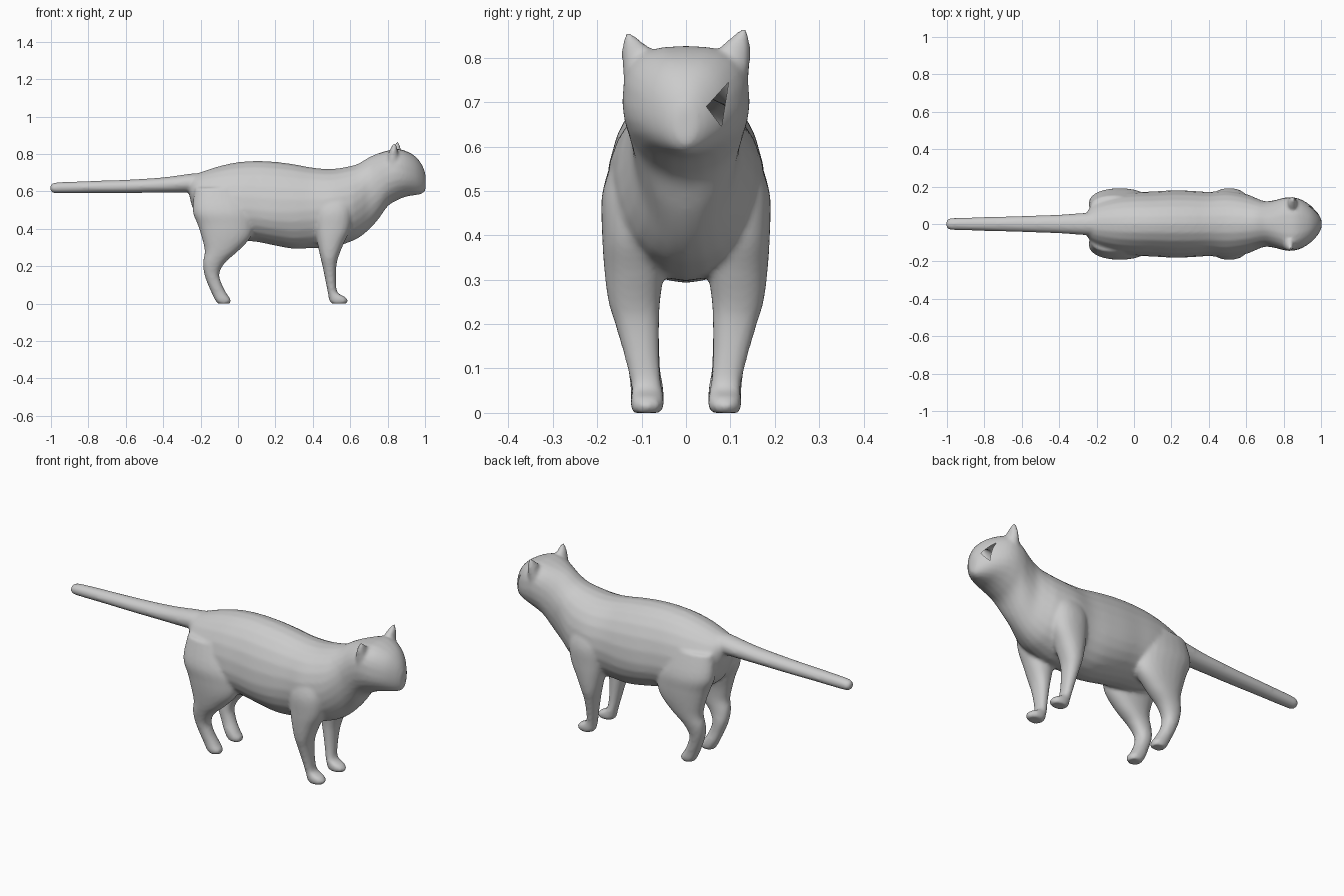
import bpy, bmesh, math
from mathutils import Vector

if "Cube" in bpy.data.objects:
    bpy.data.objects.remove(bpy.data.objects["Cube"])

SIDES = 24
skin = bmesh.new()


def smooth_rows(rows, steps=4):
    """Catmull-Rom interpolation between rows of section values."""
    out = []
    for i in range(len(rows) - 1):
        p = [rows[max(i - 1, 0)], rows[i], rows[i + 1], rows[min(i + 2, len(rows) - 1)]]
        for s in range(steps):
            t = s / steps
            out.append([0.5 * (2 * b + (c - a) * t + (2 * a - 5 * b + 4 * c - d) * t * t
                               + (3 * b - a - 3 * c + d) * t ** 3) for a, b, c, d in zip(*p)])
    return out + [list(rows[-1])]


def loft(rings):
    """Closed tube through the rings, added to the skin."""
    vs = [[skin.verts.new(p) for p in ring] for ring in rings]
    faces = [skin.faces.new(vs[0]), skin.faces.new(vs[-1])]
    for a, b in zip(vs, vs[1:]):
        for i in range(SIDES):
            j = (i + 1) % SIDES
            faces.append(skin.faces.new((a[i], a[j], b[j], b[i])))
    bmesh.ops.recalc_face_normals(skin, faces=faces)


def spw(v, p):
    return math.copysign(abs(v) ** p, v)


ANG = [2 * math.pi * i / SIDES for i in range(SIDES)]


def trunk(rows):
    """Rows: x, top, bottom, half width, height of widest point, roundness of the top."""
    rings = []
    for x, top, bot, w, mid, p in smooth_rows(rows):
        rings.append([(x, w * spw(math.cos(a), p if math.sin(a) > 0 else 1),
                       mid + (spw(math.sin(a), p) * (top - mid) if math.sin(a) > 0
                              else math.sin(a) * (mid - bot))) for a in ANG])
    loft(rings)


def leg(rows):
    """Rows: z, back x, front x, inner y, outer y. Built on both sides."""
    for side in (1, -1):
        loft([[((x0 + x1) / 2 + (x1 - x0) / 2 * spw(math.cos(a), 0.9),
                side * ((y0 + y1) / 2 + (y1 - y0) / 2 * spw(math.sin(a), 0.9)), z) for a in ANG]
              for z, x0, x1, y0, y1 in smooth_rows(rows)])


# Torso, neck and head
trunk([(-.262, .66, .59, .035, .62, 1), (-.245, .685, .52, .075, .60, 1),
       (-.20, .702, .43, .12, .56, 1), (-.10, .735, .37, .155, .53, 1),
       (0, .756, .34, .17, .51, 1), (.10, .763, .33, .174, .50, 1),
       (.20, .758, .31, .18, .49, 1), (.30, .745, .293, .178, .49, 1),
       (.40, .727, .297, .172, .50, 1), (.50, .72, .30, .178, .51, 1),
       (.60, .735, .33, .16, .53, 1), (.65, .752, .355, .14, .56, 1),
       (.70, .782, .395, .122, .61, .95), (.75, .803, .45, .127, .66, .85),
       (.80, .818, .52, .14, .69, .75), (.85, .827, .552, .143, .70, .7),
       (.90, .815, .572, .128, .69, .75), (.95, .785, .58, .095, .68, .85),
       (.985, .74, .588, .055, .665, .95), (1.003, .69, .607, .022, .65, 1)])

# Tail
trunk([(-1.004, .632, .604, .012, .618, 1), (-.99, .644, .592, .028, .618, 1),
       (-.95, .649, .59, .033, .62, 1), (-.80, .655, .591, .037, .622, 1),
       (-.60, .662, .591, .043, .626, 1), (-.40, .675, .593, .05, .634, 1),
       (-.25, .695, .595, .06, .645, 1), (-.15, .70, .60, .06, .65, 1)])

# Hind legs
leg([(.62, -.23, .02, .03, .15), (.50, -.243, .075, .03, .188), (.42, -.215, .085, .035, .188),
     (.35, -.193, .065, .05, .182), (.28, -.178, 0, .06, .17), (.22, -.187, -.068, .064, .155),
     (.16, -.181, -.10, .06, .14), (.10, -.16, -.085, .058, .13), (.05, -.138, -.058, .05, .125),
     (.02, -.123, -.038, .05, .125), (0, -.11, -.042, .056, .118)])

# Front legs
leg([(.60, .43, .60, .05, .15), (.50, .41, .61, .05, .188), (.40, .413, .60, .05, .189),
     (.32, .425, .565, .05, .184), (.25, .44, .537, .058, .175), (.20, .452, .526, .06, .16),
     (.12, .468, .524, .06, .137), (.06, .48, .532, .054, .124), (.035, .484, .574, .05, .125),
     (.015, .488, .588, .05, .125), (0, .50, .578, .056, .12)])

# Ears: flattened, pointed, leaning slightly outward
for side, dx, dz in ((1, .008, .008), (-1, -.008, .0)):
    ear = [(.72, .80, .86, .06, .138), (.78, .805, .868, .065, .144), (.82, .818, .862, .08, .145),
           (.842, .83, .856, .105, .143), (.856, .838, .85, .12, .137)]
    loft([[((x0 + x1) / 2 + dx + (x1 - x0) / 2 * math.cos(a),
            side * ((y0 + y1) / 2 + (y1 - y0) / 2 * math.sin(a)), z + dz * (z > .8)) for a in ANG]
          for z, x0, x1, y0, y1 in ear])

# Fuse the parts into one smooth skin
raw = bpy.data.meshes.new("cat_body")
skin.to_mesh(raw)
skin.free()
cat = bpy.data.objects.new("cat_body", raw)
bpy.context.collection.objects.link(cat)
rem = cat.modifiers.new("fuse", 'REMESH')
rem.mode = 'VOXEL'
rem.voxel_size = 0.009
smo = cat.modifiers.new("soften", 'SMOOTH')
smo.factor = 0.5
smo.iterations = 6
deps = bpy.context.evaluated_depsgraph_get()
fused = bpy.data.meshes.new_from_object(cat.evaluated_get(deps))
cat.modifiers.clear()
cat.data = fused

# Open triangular eye on one side of the face
bm = bmesh.new()
bm.from_mesh(fused)
tri = [Vector((0, .096, .745)), Vector((0, .046, .69)), Vector((0, .08, .645))]
planes = []
for a, b in zip(tri, tri[1:] + tri[:1]):
    n = (b - a).cross(Vector((1, 0, 0)))
    if n.dot(sum(tri, Vector()) / 3 - a) < 0:
        n = -n
    planes.append((a, n.normalized()))
for co, n in planes:
    near = [f for f in bm.faces if f.calc_center_median().x > .88 and .03 < f.calc_center_median().y < .12
            and .62 < f.calc_center_median().z < .77]
    geom = list({v for f in near for v in f.verts}) + list({e for f in near for e in f.edges}) + near
    bmesh.ops.bisect_plane(bm, geom=geom, dist=1e-5, plane_co=co, plane_no=n)
inside = [f for f in bm.faces if f.calc_center_median().x > .88
          and all((f.calc_center_median() - co).dot(n) > 0 for co, n in planes)]
bmesh.ops.delete(bm, geom=inside, context='FACES')

# Rest the feet on the ground
low = min(v.co.z for v in bm.verts)
bmesh.ops.translate(bm, verts=bm.verts, vec=(0, 0, -low))
for f in bm.faces:
    f.smooth = True
bm.to_mesh(fused)
bm.free()
